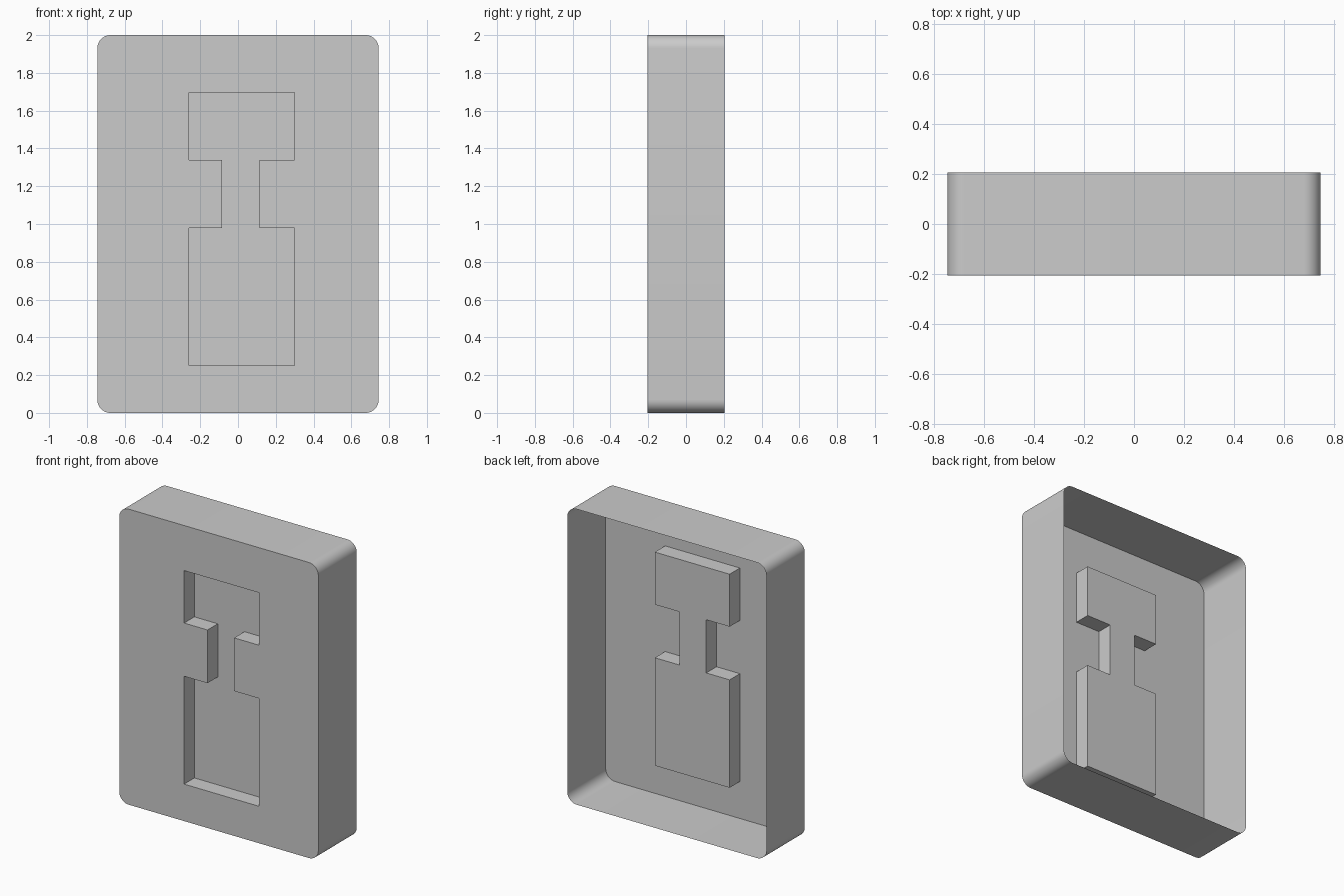
import bpy, bmesh
from math import sin, cos, pi, radians

if "Cube" in bpy.data.objects:
    bpy.data.objects.remove(bpy.data.objects["Cube"])

W, H, D, R = 0.745, 2.0, 0.205, 0.07   # half width, height, half depth, corner radius
RECESS_Y = -D + 0.11


def rounded_outline(segments=10):
    pts = []
    corners = [(W - R, R, -90), (W - R, H - R, 0), (R - W, H - R, 90), (R - W, R, 180)]
    for cx, cz, start in corners:
        for i in range(segments + 1):
            a = radians(start) + pi / 2 * i / segments
            pts.append((cx + R * cos(a), cz + R * sin(a)))
    return pts


def add_loop(bm, pts, y):
    return [bm.verts.new((x, y, z)) for x, z in pts]


def add_walls(bm, front, back, inward=False):
    n = len(front)
    for i in range(n):
        j = (i + 1) % n
        quad = [front[i], back[i], back[j], front[j]]
        bm.faces.new(quad[::-1] if inward else quad)


def loop_edges(bm, loop):
    return [bm.edges.get((loop[i - 1], loop[i])) for i in range(len(loop))]


# Recess profile, counter-clockwise seen from the front
recess = [(-0.26, 0.25), (0.30, 0.25), (0.30, 0.98), (0.115, 0.98),
          (0.115, 1.34), (0.30, 1.34), (0.30, 1.695), (-0.26, 1.695),
          (-0.26, 1.34), (-0.085, 1.34), (-0.085, 0.98), (-0.26, 0.98)]

bm = bmesh.new()

# Thin outer walls, open at the back
outer = add_loop(bm, rounded_outline(), -D)
add_walls(bm, outer, add_loop(bm, rounded_outline(), D))

# Sunken recess with its floor
inner = add_loop(bm, recess, -D)
floor = add_loop(bm, recess, RECESS_Y)
add_walls(bm, inner, floor, inward=True)
bm.faces.new(floor)

# Front panel around the recess
fill = bmesh.ops.triangle_fill(bm, use_beauty=True, normal=(0, -1, 0),
                               edges=loop_edges(bm, outer) + loop_edges(bm, inner))
bm.normal_update()
for f in fill["geom"]:
    if isinstance(f, bmesh.types.BMFace) and f.normal.y > 0:
        f.normal_flip()

mesh = bpy.data.meshes.new("recessed_tray")
bm.to_mesh(mesh)
bm.free()
tray = bpy.data.objects.new("recessed_tray", mesh)
bpy.context.collection.objects.link(tray)
bpy.context.view_layer.objects.active = tray
tray.select_set(True)
bpy.ops.object.shade_smooth_by_angle(angle=radians(30))
